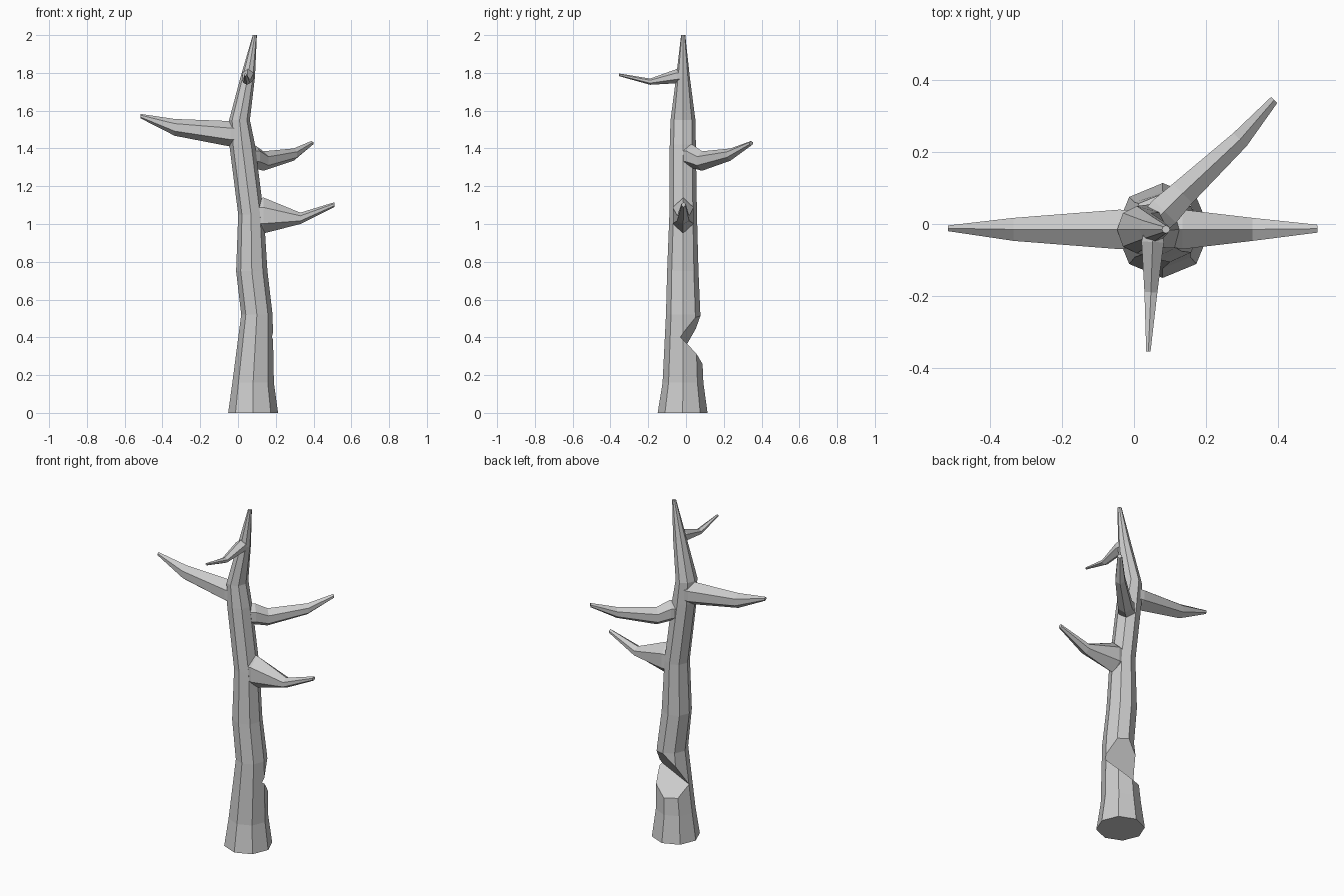
import bpy
import math

if "Cube" in bpy.data.objects:
    bpy.data.objects.remove(bpy.data.objects["Cube"])


def make_object(name, verts, faces):
    mesh = bpy.data.meshes.new(name)
    mesh.from_pydata(verts, [], faces)
    mesh.update()
    obj = bpy.data.objects.new(name, mesh)
    bpy.context.collection.objects.link(obj)
    return obj


def loft(name, rings):
    """Skin equal-sized rings, listed counter-clockwise around the path."""
    n = len(rings[0])
    verts = [p for ring in rings for p in ring]
    faces = [tuple(reversed(range(n)))]
    for k in range(len(rings) - 1):
        a, b = k * n, (k + 1) * n
        for i in range(n):
            j = (i + 1) % n
            faces.append((a + i, a + j, b + j, b + i))
    faces.append(tuple(range(len(verts) - n, len(verts))))
    return make_object(name, verts, faces)


def trunk_ring(z, x, y, rx, ry):
    return [(x + rx * math.cos(i * math.pi / 4),
             y + ry * math.sin(i * math.pi / 4), z) for i in range(8)]


HEX = [(0, 1), (-1, 0.45), (-1, -0.45), (0, -1), (1, -0.45), (1, 0.45)]


def branch(name, stations):
    """Stations: x, y, bottom z, top z, half width; hexagonal section."""
    (x0, y0), (x1, y1) = stations[0][:2], stations[-1][:2]
    length = math.hypot(x1 - x0, y1 - y0)
    sx, sy = (y1 - y0) / length, -(x1 - x0) / length
    rings = []
    for x, y, low, high, w in stations:
        mid, h = (low + high) / 2, (high - low) / 2
        rings.append([(x + sx * u * w, y + sy * u * w, mid + v * h)
                      for u, v in HEX])
    return loft(name, rings)


# Crooked eight-sided trunk: z, centre x, centre y, radius x, radius y
trunk = loft("trunk", [trunk_ring(*s) for s in [
    (0.00, 0.080, -0.018, 0.132, 0.132),
    (0.16, 0.080, -0.016, 0.110, 0.108),
    (0.52, 0.100, -0.015, 0.083, 0.091),
    (0.75, 0.073, -0.017, 0.083, 0.083),
    (1.05, 0.069, -0.015, 0.068, 0.073),
    (1.42, 0.022, -0.017, 0.068, 0.069),
    (1.55, 0.008, -0.016, 0.055, 0.066),
    (1.78, 0.052, -0.016, 0.038, 0.036),
    (2.00, 0.089, -0.015, 0.011, 0.011),
]])

# Slanted axe notch cut into the back of the trunk
notch = []
for dx in (-0.35, 0.2):
    dy = -0.071 * dx
    crease_z = 0.40 + 0.5 * dx + 1.45 * dy
    x, y = 0.18 + dx, -0.03 + dy
    notch += [(x, y, crease_z),
              (x, y + 0.3, crease_z + 1.45 * 0.3),
              (x, y + 0.3, crease_z - 0.94 * 0.3)]
cutter = make_object("notch_cutter", notch,
                     [(0, 1, 2), (5, 4, 3), (0, 3, 4, 1),
                      (1, 4, 5, 2), (2, 5, 3, 0)])
cutter.hide_render = True
mod = trunk.modifiers.new("notch", 'BOOLEAN')
mod.operation = 'DIFFERENCE'
mod.solver = 'EXACT'
mod.object = cutter
bpy.context.view_layer.objects.active = trunk
bpy.ops.object.modifier_apply(modifier=mod.name)
bpy.data.objects.remove(cutter)

# Four tapering broken branches
branch("right_branch", [
    (0.08, -0.015, 0.96, 1.13, 0.045),
    (0.135, -0.015, 0.95, 1.14, 0.055),
    (0.33, -0.015, 1.00, 1.06, 0.032),
    (0.51, -0.013, 1.09, 1.115, 0.011)])
branch("left_branch", [
    (0.02, -0.015, 1.41, 1.54, 0.05),
    (-0.04, -0.015, 1.41, 1.545, 0.055),
    (-0.335, -0.015, 1.467, 1.556, 0.032),
    (-0.517, -0.012, 1.56, 1.583, 0.008)])
branch("back_branch", [
    (0.04, -0.01, 1.30, 1.42, 0.04),
    (0.085, 0.035, 1.295, 1.42, 0.045),
    (0.135, 0.085, 1.282, 1.385, 0.038),
    (0.295, 0.235, 1.335, 1.40, 0.026),
    (0.39, 0.345, 1.415, 1.44, 0.012)])
branch("front_branch", [
    (0.055, -0.015, 1.75, 1.82, 0.025),
    (0.052, -0.05, 1.745, 1.82, 0.031),
    (0.047, -0.19, 1.737, 1.77, 0.018),
    (0.04, -0.355, 1.783, 1.797, 0.006)])
